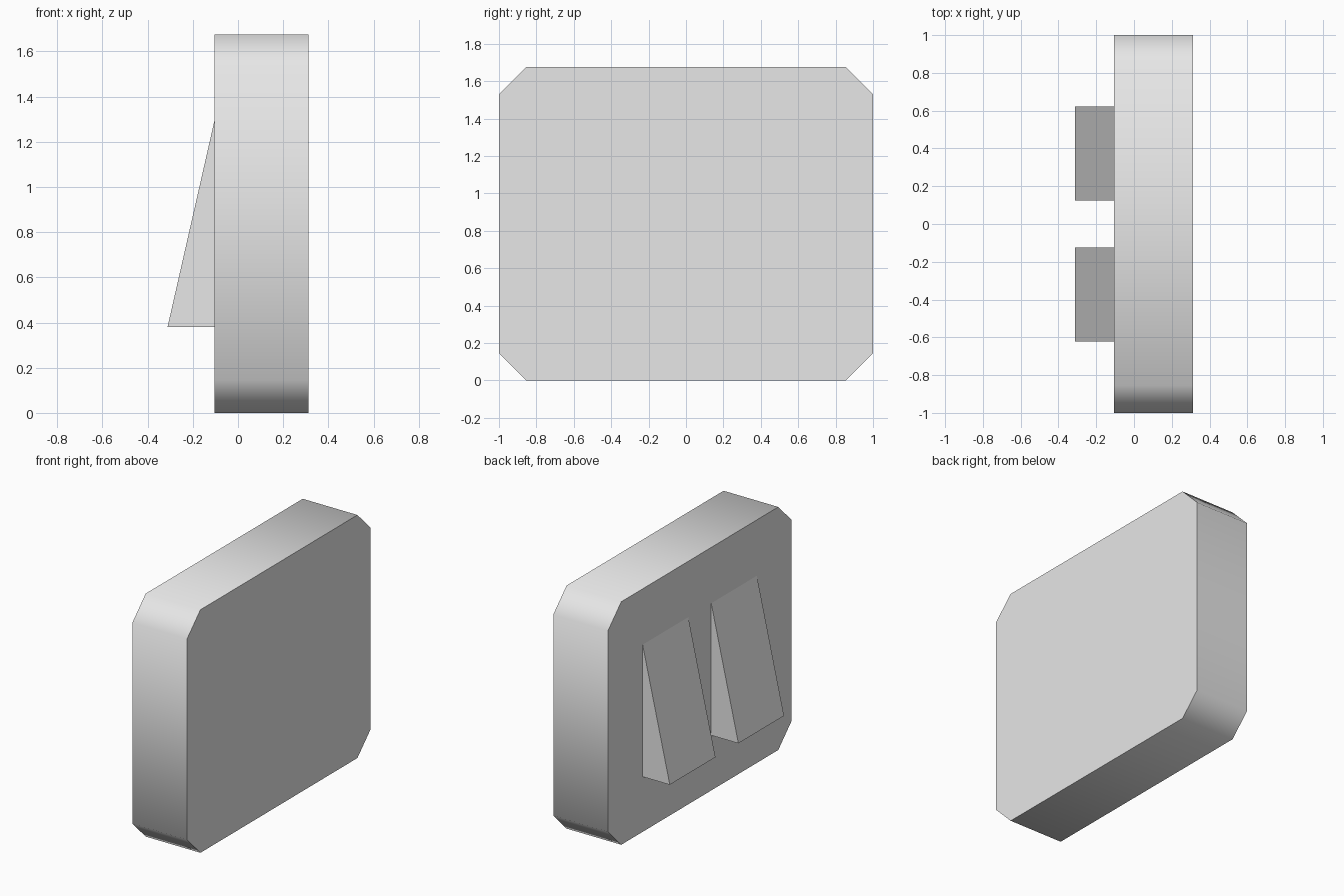
import bpy
import bmesh
import math

cube = bpy.data.objects.get("Cube")
if cube:
    bpy.data.objects.remove(cube, do_unlink=True)

grey = bpy.data.materials.new("light_grey")
grey.use_nodes = True
colour = (0.8, 0.8, 0.8, 1)
grey.diffuse_color = colour
grey.node_tree.nodes["Principled BSDF"].inputs["Base Color"].default_value = colour


def extrude_profile(name, points, offset, smooth_angle):
    """Closed prism: a flat profile of 3D points, extruded by offset."""
    bm = bmesh.new()
    face = bm.faces.new([bm.verts.new(p) for p in points])
    result = bmesh.ops.extrude_face_region(bm, geom=[face], use_keep_orig=True)
    moved = [v for v in result["geom"] if isinstance(v, bmesh.types.BMVert)]
    bmesh.ops.translate(bm, verts=moved, vec=offset)
    bmesh.ops.recalc_face_normals(bm, faces=bm.faces)
    mesh = bpy.data.meshes.new(name)
    bm.to_mesh(mesh)
    bm.free()
    mesh.materials.append(grey)
    obj = bpy.data.objects.new(name, mesh)
    bpy.context.collection.objects.link(obj)
    bpy.ops.object.select_all(action="DESELECT")
    obj.select_set(True)
    bpy.context.view_layer.objects.active = obj
    bpy.ops.object.shade_smooth_by_angle(angle=math.radians(smooth_angle))
    return obj


# Slab with cut corners and a softly shaded rim
back, front = -0.105, 0.312
height, half, cut = 1.675, 1.0, 0.145
side = [(half, cut), (half, height - cut), (half - cut, height)]
outline = [(half - cut, 0)] + side
outline += [(-y, z) for y, z in reversed(outline)]
extrude_profile("slab", [(back, y, z) for y, z in outline],
                (front - back, 0, 0), 60)

# Pair of wedges on the -x face
wedge = [(back, 0.38), (-0.312, 0.38), (back, 1.29)]
for name, start in (("left_wedge", -0.622), ("right_wedge", 0.125)):
    extrude_profile(name, [(x, start, z) for x, z in wedge], (0, 0.497, 0), 30)
